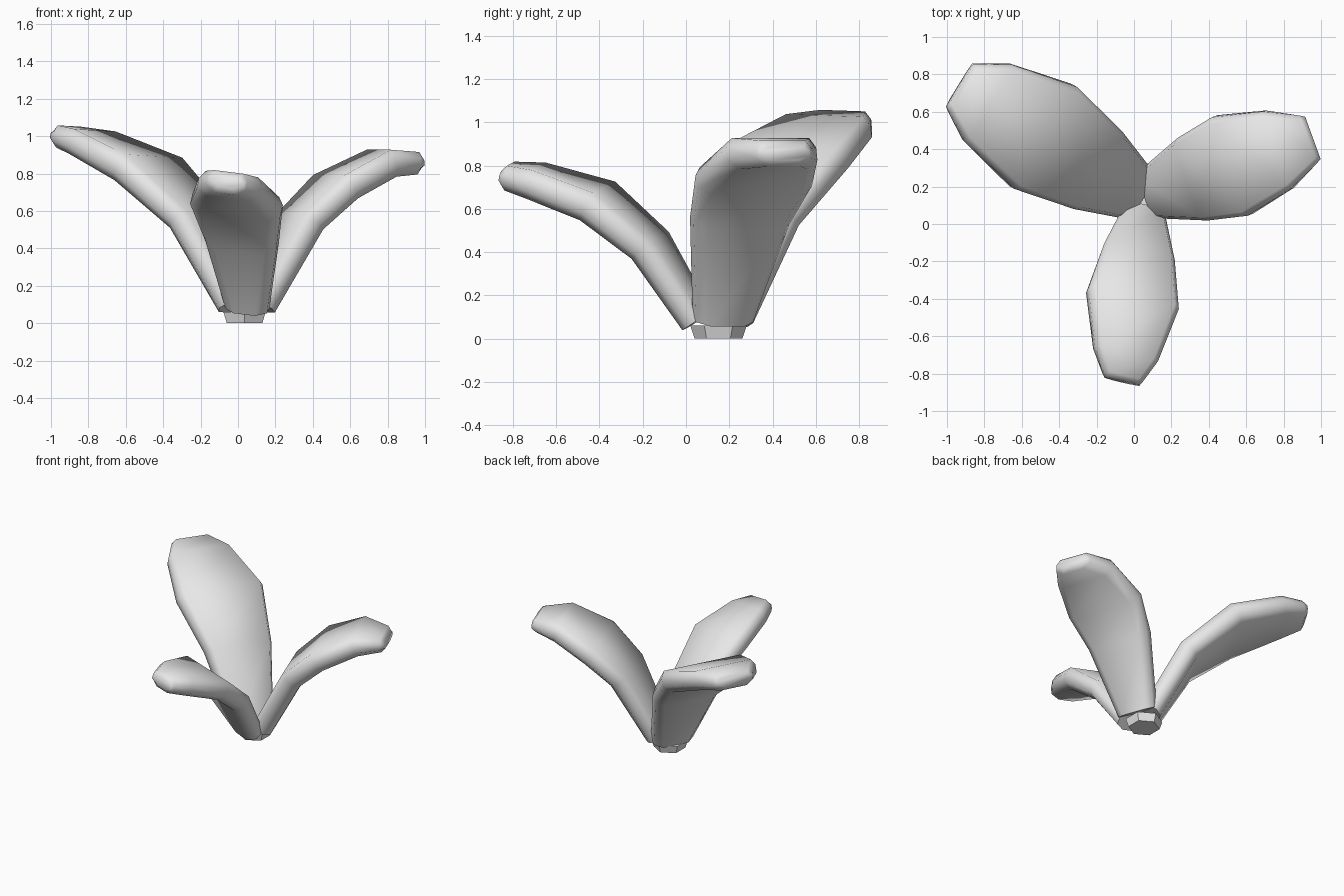
import bpy, bmesh, math
from mathutils import Vector, Matrix

cube = bpy.data.objects.get("Cube")
if cube:
    bpy.data.objects.remove(cube, do_unlink=True)

# Single grey material
grey = bpy.data.materials.new("light_grey")
grey.use_nodes = True
GREY = (0.8, 0.8, 0.8, 1)
grey.diffuse_color = GREY
grey.node_tree.nodes["Principled BSDF"].inputs["Base Color"].default_value = GREY


def finish(name, bm, angle):
    bmesh.ops.recalc_face_normals(bm, faces=bm.faces)
    mesh = bpy.data.meshes.new(name)
    bm.to_mesh(mesh)
    bm.free()
    mesh.materials.append(grey)
    obj = bpy.data.objects.new(name, mesh)
    bpy.context.collection.objects.link(obj)
    bpy.ops.object.select_all(action="DESELECT")
    obj.select_set(True)
    bpy.context.view_layer.objects.active = obj
    bpy.ops.object.shade_smooth_by_angle(angle=math.radians(angle))


def section(w, t):
    """Slab outline, chamfered more widely underneath, as (across, up) pairs."""
    right = [(w - 0.055, -t), (w, -0.4 * t), (w, 0.4 * t), (w - 0.03, t)]
    return right + [(-a, b) for a, b in reversed(right)]


def leaf(name, base, heading, yaw, roll, stations):
    """Loft a thick bent leaf; stations are (distance, height, half width, half thickness)."""
    out = Vector(heading).to_3d().normalized()
    up = Vector((0, 0, 1))
    across = Matrix.Rotation(math.radians(yaw), 3, "Z") @ up.cross(out)
    across = (across + up * roll).normalized()
    spine = [Vector(base).to_3d() + out * r + up * z for r, z, w, t in stations]
    bm = bmesh.new()
    rings = []

    def add_ring(centre, normal, w, t):
        rings.append([bm.verts.new(centre + across * a + normal * b) for a, b in section(w, t)])

    for i, (r, z, w, t) in enumerate(stations):
        tangent = (spine[min(i + 1, len(spine) - 1)] - spine[max(i - 1, 0)]).normalized()
        normal = tangent.cross(across).normalized()
        add_ring(spine[i], normal, w, t)
    # Rounded end at the tip
    add_ring(spine[-1] + tangent * 0.025, normal, w - 0.015, t * 0.5)

    for a, b in zip(rings, rings[1:]):
        for i in range(len(a)):
            j = (i + 1) % len(a)
            bm.faces.new((a[i], a[j], b[j], b[i]))
    bm.faces.new(rings[0])
    bm.faces.new(rings[-1])
    finish(name, bm, 60)


# Three leaves spreading from the centre
leaf("front_leaf", (0.05, 0.05), (-0.11, -0.87), -6, -0.12, [
    (0, 0.08, 0.115, 0.065), (0.22, 0.43, 0.195, 0.07), (0.465, 0.635, 0.25, 0.075),
    (0.755, 0.73, 0.175, 0.07), (0.875, 0.75, 0.11, 0.06)])
leaf("left_leaf", (0.11, 0.17), (0.83, 0.285), 1, 0, [
    (0, 0.09, 0.14, 0.07), (0.24, 0.545, 0.235, 0.075), (0.44, 0.73, 0.28, 0.075),
    (0.7, 0.855, 0.22, 0.075), (0.87, 0.855, 0.135, 0.06)])
leaf("back_right_leaf", (0, 0.17), (-0.93, 0.57), 0, 0.03, [
    (0, 0.09, 0.15, 0.07), (0.25, 0.55, 0.245, 0.075), (0.57, 0.825, 0.32, 0.08),
    (0.92, 0.965, 0.24, 0.07), (1.07, 0.995, 0.15, 0.06)])

# Small faceted plug closing the underside
bm = bmesh.new()
bmesh.ops.create_cone(bm, cap_ends=True, segments=6, radius1=0.11, radius2=0.13, depth=0.06)
bmesh.ops.translate(bm, verts=bm.verts, vec=(0.035, 0.15, 0.03))
finish("base_plug", bm, 20)
